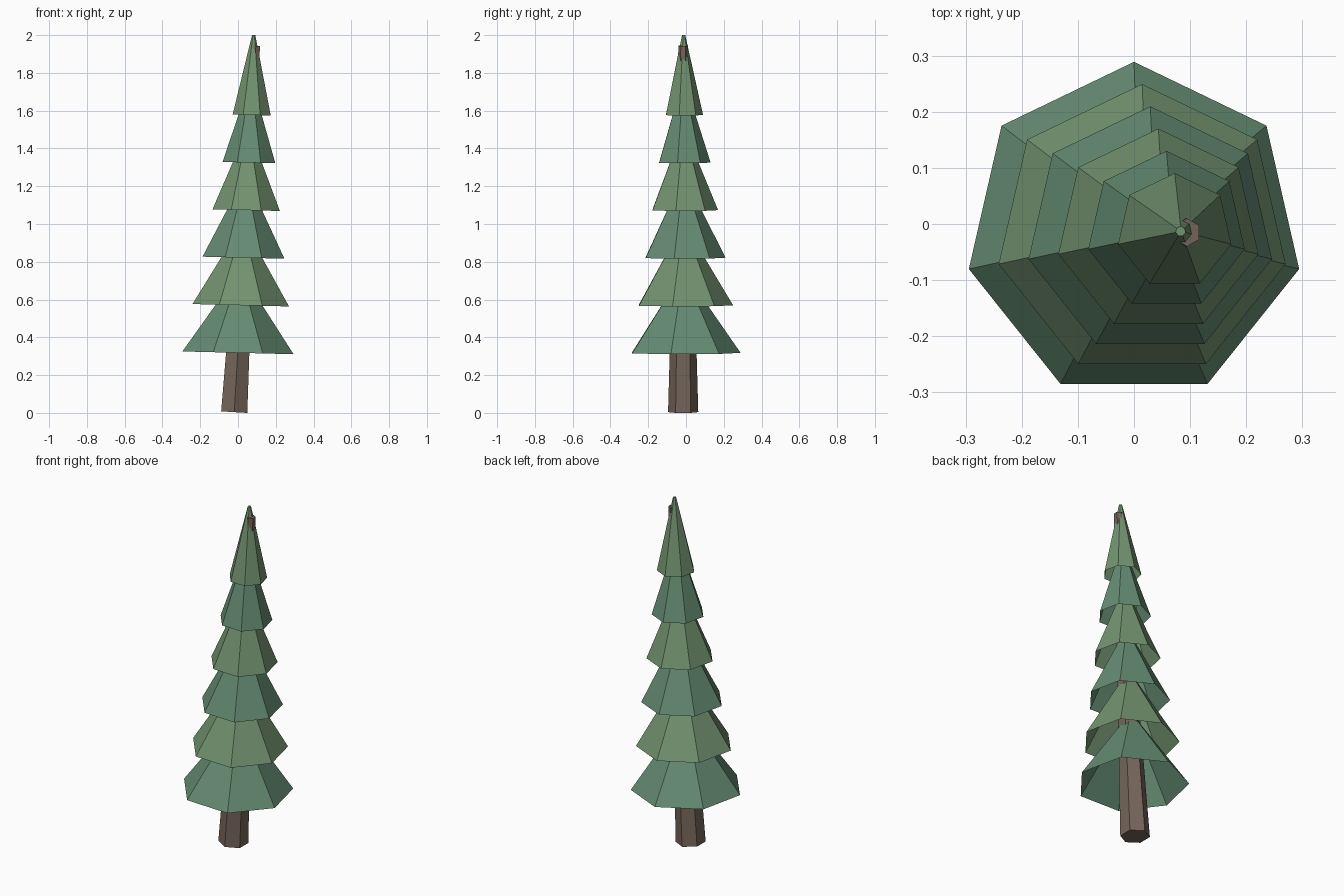
import bpy, bmesh
from mathutils import Matrix, Vector

if "Cube" in bpy.data.objects:
    bpy.data.objects.remove(bpy.data.objects["Cube"])


def material(name, rgb):
    m = bpy.data.materials.new(name)
    m.diffuse_color = (*rgb, 1)
    m.use_nodes = True
    m.node_tree.nodes["Principled BSDF"].inputs["Base Color"].default_value = m.diffuse_color
    return m


def frustum(name, sides, r1, r2, height, base, tilt, mat, open_bottom=False):
    """Tapered prism standing on `base`, leaning towards +x, first corner at +y."""
    bm = bmesh.new()
    bmesh.ops.create_cone(bm, cap_ends=True, segments=sides,
                          radius1=r1, radius2=r2, depth=height)
    bmesh.ops.translate(bm, verts=bm.verts, vec=(0, 0, height / 2))
    if open_bottom:
        bottom = [f for f in bm.faces if f.calc_center_median().z < 1e-4]
        bmesh.ops.delete(bm, geom=bottom, context='FACES_ONLY')
    bm.transform(Matrix.Translation(Vector(base)) @ Matrix.Rotation(tilt, 4, 'Y'))
    me = bpy.data.meshes.new(name)
    bm.to_mesh(me)
    bm.free()
    me.materials.append(mat)
    ob = bpy.data.objects.new(name, me)
    bpy.context.collection.objects.link(ob)
    return ob


bark = material("bark", (0.18, 0.13, 0.10))
greens = [material("blue_green", (0.13, 0.26, 0.17)),
          material("leaf_green", (0.17, 0.29, 0.16))]

# Leaning six-sided trunk, its tip poking out beside the top tier
frustum("trunk", 6, 0.08, 0.025, 1.943, (-0.02, -0.015, 0.004), 0.059, bark)

# Six open seven-sided foliage tiers, shrinking upwards and drifting along the lean
for i in range(6):
    frustum(f"foliage_tier_{i + 1}", 7, 0.302 - 0.0397 * i, 0.009, 0.423,
            (0.0145 * i, -0.013, 0.318 + 0.2518 * i), 0.025,
            greens[i % 2], open_bottom=True)
